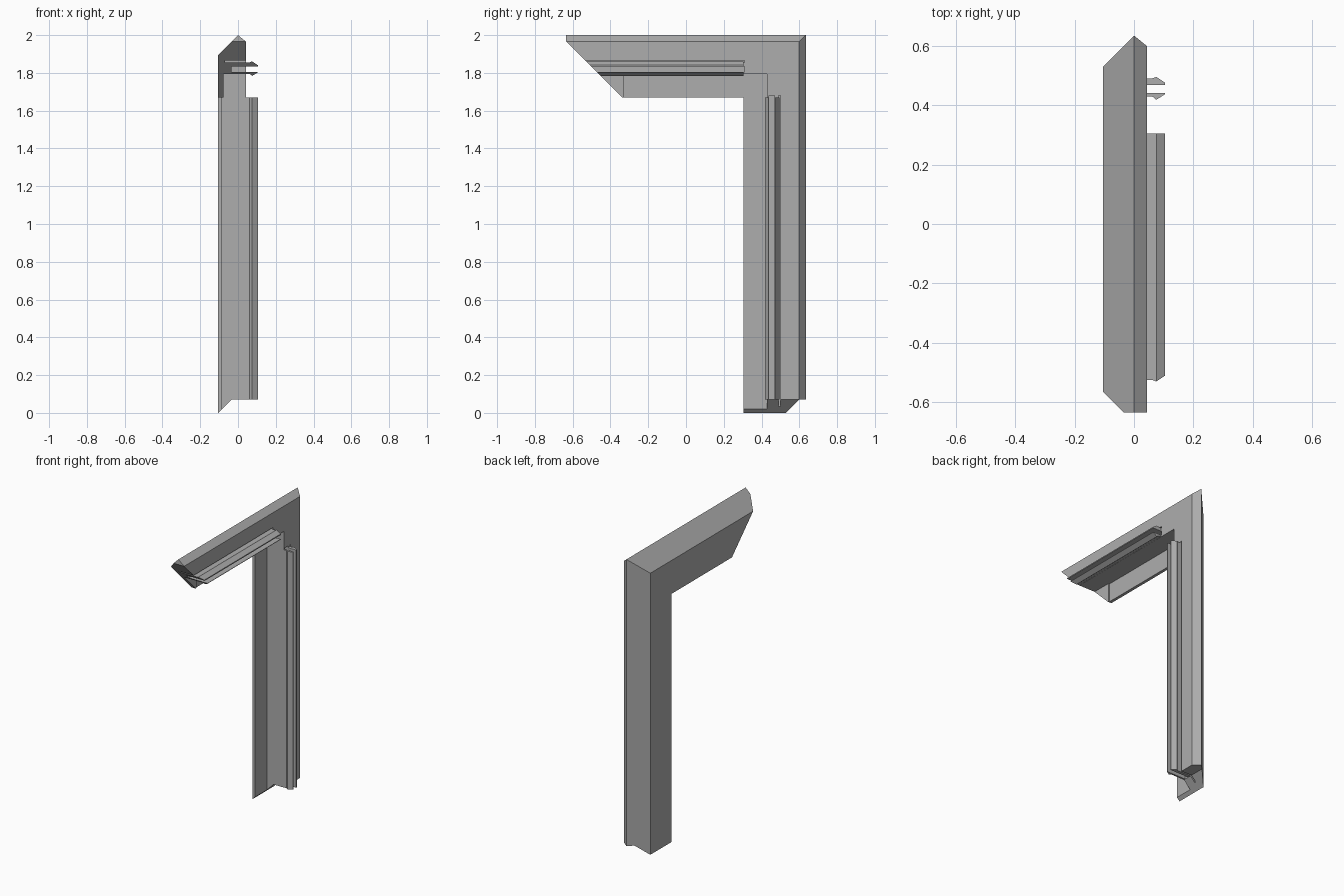
import bpy
import bmesh

cube = bpy.data.objects.get("Cube")
if cube:
    bpy.data.objects.remove(cube)

OUT_Y, OUT_Z = 0.634, 2.0      # outer faces of the jamb and head
MITRE = 1.331                  # the head is cut off along y + z = MITRE

grey = bpy.data.materials.new("mid_grey")
grey.use_nodes = True
colour = (0.42, 0.42, 0.42, 1)
grey.diffuse_color = colour
grey.node_tree.nodes["Principled BSDF"].inputs["Base Color"].default_value = colour


def finish(name, bm):
    bmesh.ops.recalc_face_normals(bm, faces=bm.faces)
    mesh = bpy.data.meshes.new(name)
    bm.to_mesh(mesh)
    bm.free()
    mesh.materials.append(grey)
    obj = bpy.data.objects.new(name, mesh)
    bpy.context.collection.objects.link(obj)
    return obj


def bridge(bm, a, b):
    for i in range(len(a)):
        j = (i + 1) % len(a)
        bm.faces.new((a[i], a[j], b[j], b[i]))


def prism(name, start, end):
    bm = bmesh.new()
    a = [bm.verts.new(p) for p in start]
    b = [bm.verts.new(p) for p in end]
    bridge(bm, a, b)
    bm.faces.new(a)
    bm.faces.new(b)
    return finish(name, bm)


def head_strip(name, profile, end, extra=0):
    # profile is (x, depth from the outer face)
    return prism(name, [(x, MITRE - OUT_Z + w - extra, OUT_Z - w) for x, w in profile],
                 [(x, end, OUT_Z - w) for x, w in profile])


def jamb_strip(name, profile, bottom, top):
    return prism(name, [(x, OUT_Y - w, bottom) for x, w in profile],
                 [(x, OUT_Y - w, top) for x, w in profile])


# Mitred frame: head and jamb swept from one rebated profile
profile = [(-0.105, 0.33), (-0.105, 0.105), (-0.035, 0.035), (0, 0),
           (0.043, 0.035), (0.043, 0.206), (-0.035, 0.206),
           (-0.085, 0.206), (-0.085, 0.33)]
bm = bmesh.new()
head = [bm.verts.new((x, max(-OUT_Y, MITRE - OUT_Z + w), OUT_Z - w)) for x, w in profile]
corner = [bm.verts.new((x, OUT_Y - w, OUT_Z - w)) for x, w in profile]
foot = [bm.verts.new((x, OUT_Y - w, min(0.07, x + 0.105))) for x, w in profile]
bridge(bm, head, corner)
bridge(bm, corner, foot)
bm.faces.new(head[2:5])
bm.faces.new(head[:3] + head[4:])
bm.faces.new(foot[2:7])
bm.faces.new(foot[:3] + foot[6:])
frame = finish("mitred_frame", bm)

# Grooves in the room-side face
grooves = {
    "slit": [(-0.07, 0.135), (0.06, 0.135), (0.06, 0.144), (-0.07, 0.144)],
    "channel": [(-0.035, 0.166), (0.06, 0.166), (0.06, 0.194), (-0.035, 0.194)],
}
for name, section in grooves.items():
    for cutter in (head_strip("head_" + name + "_cutter", section, 0.31, 0.1),
                   jamb_strip("jamb_" + name + "_cutter", section, -0.1, 1.68)):
        cutter.hide_render = True
        cutter.hide_viewport = True
        cut = frame.modifiers.new(cutter.name, 'BOOLEAN')
        cut.operation = 'DIFFERENCE'
        cut.solver = 'EXACT'
        cut.object = cutter

# Apply the cuts and drop the cutters
bpy.context.view_layer.update()
cut_mesh = bpy.data.meshes.new_from_object(
    frame.evaluated_get(bpy.context.evaluated_depsgraph_get()))
frame.modifiers.clear()
frame.data = cut_mesh
for obj in [o for o in bpy.data.objects if o.name.endswith("_cutter")]:
    bpy.data.objects.remove(obj)

# Barbed clips either side of the channel
clips = {
    "outer_clip": [(0.04, 0.144), (0.062, 0.144), (0.075, 0.139),
                   (0.105, 0.159), (0.105, 0.166), (0.04, 0.166)],
    "inner_clip": [(0.04, 0.194), (0.105, 0.194), (0.105, 0.197),
                   (0.075, 0.216), (0.062, 0.205), (0.04, 0.205)],
}
for name, section in clips.items():
    head_strip("head_" + name, section, 0.305)
    jamb_strip("jamb_" + name, section, 0.07, 1.67)

# Thickened end of the head flange
pad = [(-0.34, 1.671), (-0.33, 1.671), (-0.33, 1.794), (-0.463, 1.794)]
prism("flange_end_pad", [(-0.086, y, z) for y, z in pad],
      [(-0.077, y, z) for y, z in pad])
